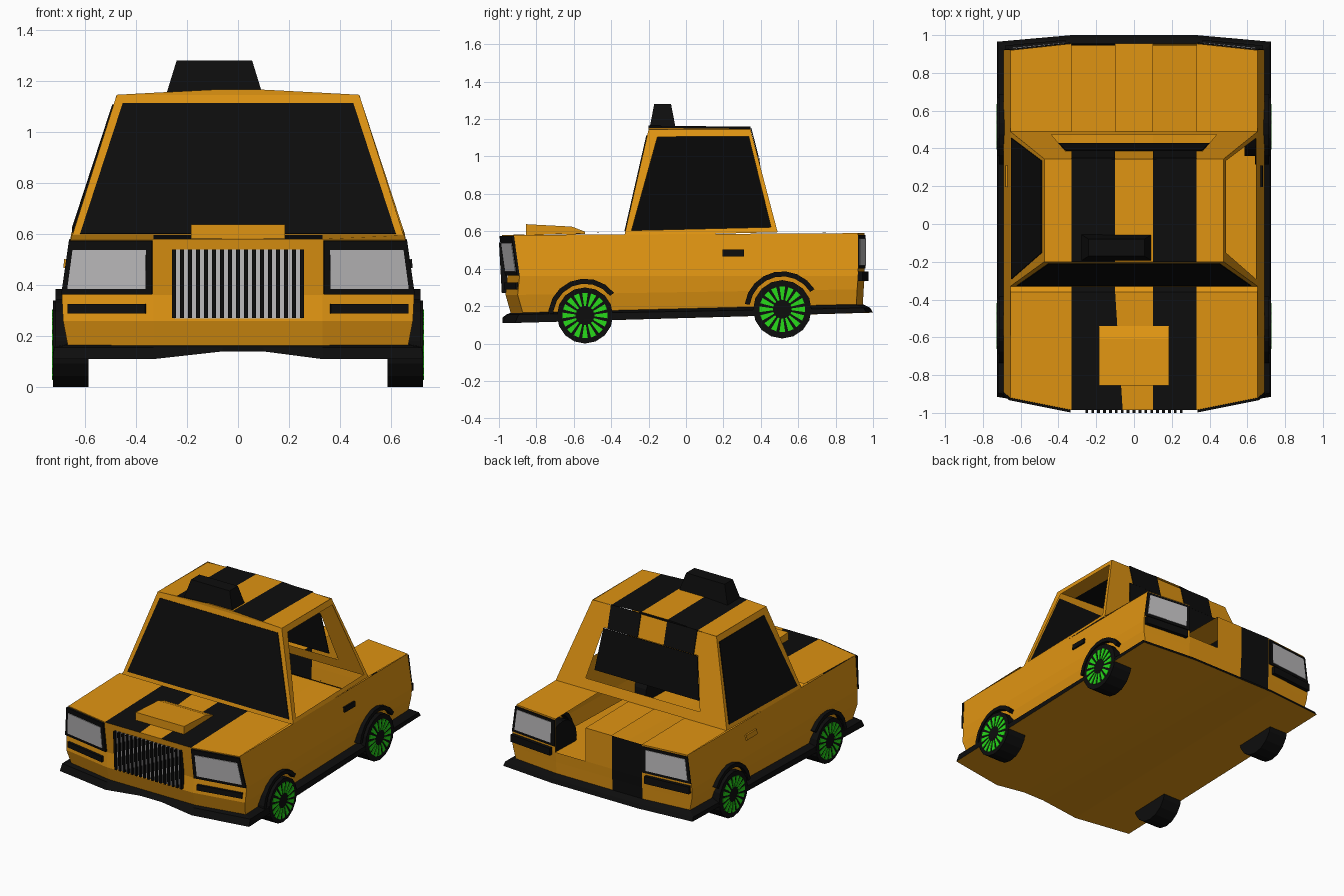
import bpy, bmesh, math
from mathutils import Vector as V

if "Cube" in bpy.data.objects:
    bpy.data.objects.remove(bpy.data.objects["Cube"])

def mat(name, r, g, b):
    m = bpy.data.materials.new(name)
    m.diffuse_color = (r, g, b, 1)
    m.use_nodes = True
    m.node_tree.nodes["Principled BSDF"].inputs["Base Color"].default_value = m.diffuse_color
    return m

ORANGE, BLACK, GREY, GREEN = 0, 1, 2, 3
MATS = [mat("taxi_orange", .74, .295, .006), mat("black", .004, .004, .004),
        mat("light_grey", .54, .53, .54), mat("wheel_green", .02, .7, .01)]

def build(name, polys):
    """polys: list of (corner points, colour index); shared corners are welded"""
    bm = bmesh.new()
    for pts, c in polys:
        f = bm.faces.new([bm.verts.new(p) for p in pts])
        f.material_index = c
    bmesh.ops.remove_doubles(bm, verts=bm.verts, dist=1e-5)
    bmesh.ops.recalc_face_normals(bm, faces=bm.faces)
    me = bpy.data.meshes.new(name)
    bm.to_mesh(me)
    bm.free()
    for m in MATS:
        me.materials.append(m)
    ob = bpy.data.objects.new(name, me)
    bpy.context.collection.objects.link(ob)
    return ob

def prism(a, b, c):
    """closed solid between two matching outlines"""
    n = len(a)
    return [(a, c), (b, c)] + [([a[i], a[(i + 1) % n], b[(i + 1) % n], b[i]], c) for i in range(n)]

def plate(name, quad, out, t, c):
    """quad thickened by t towards the direction out"""
    q = [V(p) for p in quad]
    n = (q[2] - q[0]).cross(q[3] - q[1]).normalized()
    if n.dot(V(out)) < 0:
        n = -n
    return build(name, prism(q, [p + n * t for p in q], c))

def at(quad, u, v):
    """point inside a quad given as bottom left, bottom right, top right, top left"""
    a, b, c, d = [V(p) for p in quad]
    return a.lerp(b, u).lerp(d.lerp(c, u), v)

def sub(quad, u0, u1, v0, v1):
    return [at(quad, u0, v0), at(quad, u1, v0), at(quad, u1, v1), at(quad, u0, v1)]

def rows(zf, zr, hw, yf, yr, lift=0):
    """front and rear rows of six plan points at one level"""
    up = [0, 0, lift, lift, 0, 0]
    fx = [-hw, -.33, -.06, .1, .33, hw]
    rx = [-hw, -.33, -.1, .1, .33, hw]
    f = [(x, yf + (.065 if abs(x) == hw else 0), zf + u) for x, u in zip(fx, up)]
    r = [(x, yr - (.035 if abs(x) == hw else 0), zr) for x in rx]
    return f, r

def walls(lo, hi, colour):
    """faces between two levels; colour(part, column) gives an index or None for a gap"""
    out = []
    for part in (0, 1):
        for i in range(5):
            c = colour(part, i)
            if c is not None:
                out.append(([lo[part][i], lo[part][i + 1], hi[part][i + 1], hi[part][i]], c))
    for i in (0, 5):
        out.append(([lo[0][i], lo[1][i], hi[1][i], hi[0][i]], colour(2, i)))
    return out

# lower body: lofted walls, hood, and trunk lid with the open stripe panels
L = [rows(.155, .20, .665, -.935, .945), rows(.26, .29, .685, -.965, .95),
     rows(.36, .36, .69, -.955, .955), rows(.58, .59, .655, -.985, .955)]
polys = []
for k in range(3):
    polys += walls(L[k], L[k + 1], lambda p, i: (BLACK if i == 1 else
                   None if i == 3 and k == 2 else ORANGE) if p == 1 else ORANGE)
xs = [-.655, -.33, -.1, .1, .33, .655]
cowl = [(x, -.36, .595) for x in xs]
base = [(x, -.33, .575) for x in xs]
deck = [(x, .49, .595) for x in xs]
for i in range(5):
    c = BLACK if i in (1, 3) else ORANGE
    polys.append(([L[3][0][i], L[3][0][i + 1], cowl[i + 1], cowl[i]], c))
    polys.append(([cowl[i], cowl[i + 1], base[i + 1], base[i]], c))
    if c == ORANGE:
        polys.append(([deck[i], deck[i + 1], L[3][1][i + 1], L[3][1][i]], c))
build("lower_body", polys)

# flared skirt and floor
S = [rows(.165, .21, .67, -.935, .945), rows(.155, .19, .72, -.96, .985),
     rows(.11, .165, .725, -.98, 1.0, .03)]
polys = walls(S[0], S[1], lambda p, i: BLACK) + walls(S[1], S[2], lambda p, i: BLACK)
for i in range(5):
    polys.append(([S[2][0][i], S[2][0][i + 1], S[2][1][i + 1], S[2][1][i]], ORANGE))
build("skirt_and_floor", polys)

# cabin frame: window surrounds and striped roof
def surround(name, q, inner):
    pts = [at(q, u, v) for u, v in inner]
    ob = build(name, [([q[i], q[(i + 1) % 4], pts[(i + 1) % 4], pts[i]], ORANGE) for i in range(4)])
    return pts

front = [(-.655, -.33, .575), (.655, -.33, .575), (.475, -.2, 1.145), (-.475, -.2, 1.145)]
rear = [(-.655, .49, .595), (.655, .49, .595), (.475, .345, 1.145), (-.475, .345, 1.145)]
glass = surround("windshield_surround", front, [(.022, .045), (.978, .045), (.965, .94), (.035, .94)])
plate("windshield", glass, (0, -1, 0), .005, BLACK)
surround("rear_window_surround", rear, [(.155, .12), (.845, .12), (.845, .73), (.155, .73)])
plate("rear_window", [(-.4, .425, .71), (.4, .425, .71), (.36, .386, .995), (-.36, .386, .995)],
      (0, 1, 0), .005, BLACK)
for s, side in ((-1, "left"), (1, "right")):
    q = [(s * .655, -.33, .575), (s * .655, .49, .595), (s * .475, .345, 1.145), (s * .475, -.2, 1.145)]
    glass = surround(side + "_window_surround", q, [(.04, .05), (.965, .05), (.965, .93), (.1, .93)])
    if s < 0:  # only the left side has glass, the right one is open
        plate("left_window", glass, (s, 0, 0), .005, BLACK)
    # stripe running down the rear header
    a, b = s * .1, s * .33
    y, z = at(rear, .5, .73)[1:]
    plate(side + "_rear_stripe", [(a, y, z), (b, y, z), (b, .345, 1.15), (a, .345, 1.15)],
          (0, 1, 0), .005, BLACK)
rx = [-.475, -.33, -.1, .1, .33, .475]
rz = [1.145, 1.153, 1.165, 1.165, 1.153, 1.145]
polys = []
for i in range(5):
    a, b = (rx[i], rz[i]), (rx[i + 1], rz[i + 1])
    c = BLACK if i in (1, 3) else ORANGE
    polys.append(([(a[0], -.2, a[1]), (b[0], -.2, b[1]), (b[0], .345, b[1] - .006), (a[0], .345, a[1] - .006)], c))
    polys.append(([(a[0], -.2, a[1]), (b[0], -.2, b[1]), (b[0], -.2, 1.14), (a[0], -.2, 1.14)], ORANGE))
build("roof", polys)

# roof sign
build("roof_sign", prism([(-.28, -.195, 1.15), (.095, -.195, 1.15), (.095, -.055, 1.15), (-.28, -.055, 1.15)],
                         [(-.24, -.17, 1.28), (.055, -.17, 1.28), (.055, -.08, 1.28), (-.24, -.08, 1.28)], BLACK))

# hood scoop
prof = [(-.855, .58), (-.855, .638), (-.61, .625), (-.54, .598), (-.54, .585)]
build("hood_scoop", prism([(-.185, y, z) for y, z in prof], [(.185, y, z) for y, z in prof], ORANGE))

# grille: grey backing plate with black fins in front
plate("grille_back", [(-.25, -.967, .27), (.25, -.967, .27), (.25, -.982, .54), (-.25, -.982, .54)],
      (0, -1, 0), .003, GREY)
polys = []
for i in range(17):
    x = -.25 + i * .5 / 16
    p = [(-.95, .27), (-.985, .27), (-1.0, .54), (-.97, .54)]
    polys += prism([(x - .0075, y, z) for y, z in p], [(x + .0075, y, z) for y, z in p], BLACK)
build("grille_fins", polys)

# lamps and bumper strips
for s, side in ((-1, "left"), (1, "right")):
    q = [(s * .335, -.955, .365), (s * .69, -.89, .365), (s * .66, -.92, .575), (s * .335, -.985, .575)]
    plate(side + "_headlight_frame", q, (0, -1, 0), .013, BLACK)
    plate(side + "_headlight", sub(q, .07, .94, .1, .83), (0, -1, 0), .016, GREY)
    q = [(s * .36, -.955, .288), (s * .665, -.895, .288), (s * .665, -.895, .325), (s * .36, -.955, .325)]
    plate(side + "_front_bumper_strip", q, (0, -1, 0), .018, BLACK)
    q = [(s * .335, .955, .40), (s * .685, .92, .40), (s * .66, .92, .58), (s * .335, .955, .58)]
    plate(side + "_taillight_frame", q, (0, 1, 0), .006, BLACK)
    plate(side + "_taillight", sub(q, .08, .94, .1, .9), (0, 1, 0), .009, GREY)
    q = [(s * .36, .945, .335), (s * .68, .915, .335), (s * .68, .915, .385), (s * .36, .945, .385)]
    plate(side + "_rear_bumper_strip", q, (0, 1, 0), .03, BLACK)
    # door handle
    q = [(s * .668, .195, .465), (s * .668, .31, .465), (s * .665, .31, .5), (s * .665, .195, .5)]
    plate(side + "_door_handle", q, (s, 0, 0), .016, BLACK if s > 0 else ORANGE)

# wheels and arches
def ring(x, cy, cz, r, angles):
    return [(x, cy + r * math.cos(a), cz + r * math.sin(a)) for a in angles]

full = [i * math.tau / 16 for i in range(16)]
for s, side in ((-1, "left"), (1, "right")):
    for end, cy, cz, r, a0, a1 in (("front", -.54, .15, .15, 38, 190), ("rear", .515, .183, .156, 32, 172)):
        build(f"{side}_{end}_wheel", prism(ring(s * .585, cy, cz, r, full), ring(s * .724, cy, cz, r, full), BLACK))
        polys = []
        for a in full:
            def wedge(x):
                return (ring(x, cy, cz, .05, (a - .10, a + .10)) + ring(x, cy, cz, .122, (a + .125, a - .125)))
            polys += prism(wedge(s * .72), wedge(s * .728), GREEN)
        build(f"{side}_{end}_spokes", polys)
        arc = [math.radians(a0 + (a1 - a0) * i / 8) for i in range(9)]
        polys = []
        for b0, b1 in zip(arc, arc[1:]):
            def seg(x):
                return ring(x, cy, cz, r + .02, (b0, b1)) + ring(x, cy, cz, r + .047, (b1, b0))
            polys += prism(seg(s * .64), seg(s * .715), BLACK)
        build(f"{side}_{end}_arch", polys)
